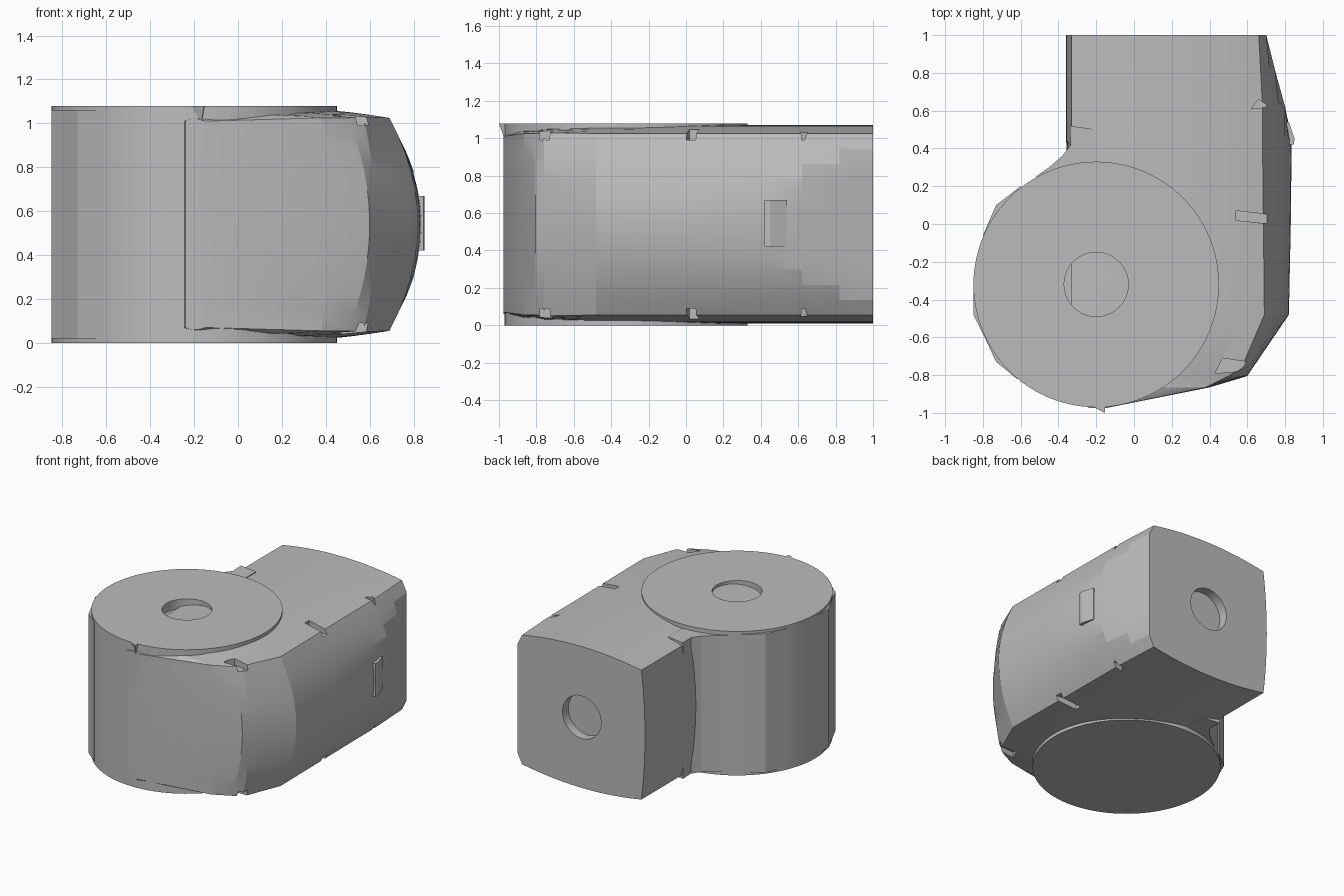
import bpy, bmesh, math
from mathutils import Vector

cube = bpy.data.objects.get("Cube")
if cube:
    bpy.data.objects.remove(cube)

grey = bpy.data.materials.new("plain grey")
grey.use_nodes = True
grey.diffuse_color = (0.5, 0.5, 0.5, 1)
grey.node_tree.nodes["Principled BSDF"].inputs["Base Color"].default_value = (0.5, 0.5, 0.5, 1)

MID = 0.54          # mid height of the block
HUB = (-0.2, -0.32)  # hub axis


def finish(bm, name):
    bmesh.ops.recalc_face_normals(bm, faces=bm.faces)
    mesh = bpy.data.meshes.new(name)
    bm.to_mesh(mesh)
    bm.free()
    mesh.materials.append(grey)
    ob = bpy.data.objects.new(name, mesh)
    bpy.context.collection.objects.link(ob)
    return ob


def loft(name, rings):
    bm = bmesh.new()
    loops = [[bm.verts.new(p) for p in ring] for ring in rings]
    for a, b in zip(loops, loops[1:]):
        n = len(a)
        for i in range(n):
            bm.faces.new((a[i], a[(i + 1) % n], b[(i + 1) % n], b[i]))
    bm.faces.new(loops[0])
    bm.faces.new(loops[-1])
    return finish(bm, name)


def prism(name, outline, z0, z1):
    return loft(name, [[(x, y, z) for x, y in outline] for z in (z0, z1)])


def disc(x, y, r, n=96):
    return [(x + r * math.cos(math.tau * i / n), y + r * math.sin(math.tau * i / n)) for i in range(n)]


def cut(ob, cutter):
    mod = ob.modifiers.new("cut", "BOOLEAN")
    mod.operation = "DIFFERENCE"
    mod.solver = "EXACT"
    mod.object = cutter
    cutter.hide_render = True
    cutter.hide_viewport = True
    cutter.display_type = "WIRE"


def smooth(ob, degrees):
    bpy.ops.object.select_all(action="DESELECT")
    ob.select_set(True)
    bpy.context.view_layer.objects.active = ob
    bpy.ops.object.shade_smooth_by_angle(angle=math.radians(degrees))


def section(y, left, right, left_bulge, right_bulge, limit, half, crown):
    """Barrel-sided square: bulging sides, crowned top and bottom."""
    steps = [-1 + i / 6 for i in range(13)]
    ring = []
    for t in steps:          # right side, upwards
        ring.append((min(right + right_bulge * (1 - t * t), limit), y, MID + half * t))
    for t in steps[1:-1]:    # top, right to left
        x = (left + right) / 2 - t * (right - left) / 2
        ring.append((x, y, MID + half + crown * (1 - t * t)))
    for t in steps:          # left side, downwards
        ring.append((left - left_bulge * (1 - t * t), y, MID - half * t))
    for t in steps[1:-1]:    # bottom, left to right
        x = (left + right) / 2 + t * (right - left) / 2
        ring.append((x, y, MID - half - crown * (1 - t * t)))
    return ring


# Arm: back end, barrel sides, chamfered front corner
arm = loft("arm", [section(*s) for s in (
    (1.0, -0.33, 0.66, 0.03, 0.16, 0.70, 0.485, 0.045),
    (0.82, -0.33, 0.67, 0.03, 0.16, 0.745, 0.485, 0.045),
    (0.62, -0.33, 0.68, 0.03, 0.16, 0.80, 0.485, 0.045),
    (0.45, -0.33, 0.68, 0.03, 0.155, 0.84, 0.485, 0.045),
    (0.0, -0.33, 0.685, 0, 0.145, 0.84, 0.485, 0.045),
    (-0.48, -0.33, 0.69, 0, 0.13, 0.82, 0.485, 0.04),
    (-0.76, -0.3, 0.57, 0, 0.06, 0.63, 0.49, 0.02),
    (-0.805, -0.3, 0.50, 0, 0.10, 0.60, 0.485, 0.015),
    (-0.865, -0.3, 0.38, 0, 0.02, 0.40, 0.485, 0.015),
    (-0.975, -0.24, -0.15, 0, 0, 0, 0.47, 0.01))])

# Hub drum
hub = prism("hub", disc(*HUB, 0.65), 0, 1.08)

# Round sockets in the hub top and the arm end
hub_socket = prism("hub_socket_cutter", disc(*HUB, 0.17, 48), 1.01, 1.2)
end_socket = loft("end_socket_cutter", [
    [(x, y, z) for x, z in disc(0.165, MID, 0.16, 48)] for y in (0.93, 1.1)])
cut(hub, hub_socket)
cut(arm, end_socket)

# Small grooves along the right edges, above and below
grooves = (
    ("side", [(0.54, 0.02), (0.54, 0.07), (0.72, 0.05), (0.72, 0.0)]),
    ("rear", [(0.62, 0.61), (0.66, 0.66), (0.72, 0.62)]),
    ("front", [(0.43, -0.79), (0.47, -0.71), (0.60, -0.73), (0.56, -0.78)]))
for label, outline in grooves:
    for end, z0, z1 in (("upper", 0.99, 1.2), ("lower", -0.1, 0.09)):
        cut(arm, prism(f"{label}_{end}_groove_cutter", outline, z0, z1))

# Web joining hub and arm
prism("neck_web", [(-0.52, 0.25), (-0.45, 0.30), (-0.38, 0.36), (-0.335, 0.42),
                   (-0.34, 0.52), (-0.2, 0.5), (-0.2, 0.1)], 0.03, 1.05)

# Shallow flats standing just proud of the drum
for label, outline in (
        ("rear", [(-0.80, -0.06), (-0.73, 0.1), (-0.60, 0.20), (-0.5, 0)]),
        ("front", [(-0.80, -0.58), (-0.73, -0.73), (-0.62, -0.82), (-0.5, -0.6)]),
        ("side", [(-0.85, -0.34), (-0.85, -0.48), (-0.80, -0.58), (-0.5, -0.4)])):
    prism(label + "_drum_flat", outline, 0.02, 1.06)

# Side tab and front nib
prism("side_tab", [(0.8, 0.42), (0.845, 0.42), (0.85, 0.45), (0.82, 0.54), (0.78, 0.54)], 0.42, 0.67)
loft("front_nib", [
    [(-0.19, -0.95, 0.98), (-0.17, -0.965, 0.98), (-0.18, -0.95, 0.98)],
    [(-0.25, -0.95, 1.08), (-0.155, -1.0, 1.08), (-0.15, -0.95, 1.08)]])

smooth(hub, 30)
smooth(arm, 12)
